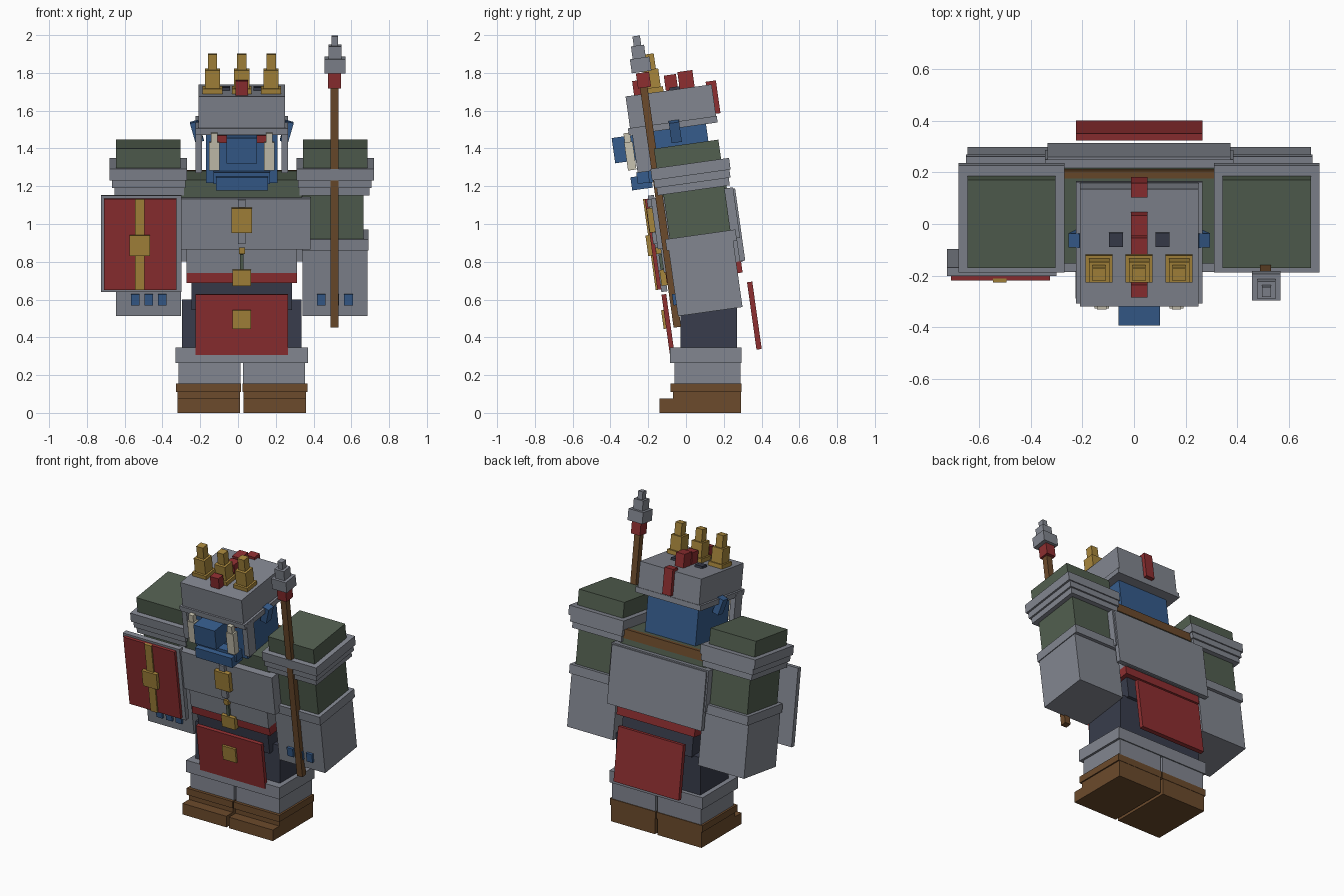
import bpy, bmesh, math
from mathutils import Matrix, Vector

CX = 0.02                    # symmetry plane of the figure
LEAN = math.radians(8)       # forward lean of the upper body


def mat(name, r, g, b):
    m = bpy.data.materials.new(name)
    m.diffuse_color = (r, g, b, 1)
    return m


GREY = mat("steel_grey", .225, .24, .28)
RED = mat("dark_red", .27, .028, .03)
BLUE = mat("skin_blue", .037, .108, .265)
GREEN = mat("cloth_green", .085, .115, .08)
GOLD = mat("gold", .39, .24, .045)
BROWN = mat("leather_brown", .15, .07, .025)
SLATE = mat("dark_slate", .04, .046, .072)
CREAM = mat("ivory", .58, .55, .44)


def box(name, m, x, y, z, w, d, h, lean=LEAN, roll=0.0):
    """Box at x (measured from the symmetry plane), y, z with size w, d, h."""
    bm = bmesh.new()
    bmesh.ops.create_cube(bm, size=1)
    bmesh.ops.scale(bm, vec=Vector((w, d, h)), verts=bm.verts)
    me = bpy.data.meshes.new(name)
    bm.to_mesh(me)
    bm.free()
    me.materials.append(m)
    ob = bpy.data.objects.new(name, me)
    ob.matrix_world = (Matrix.Translation((CX + x, y, z))
                       @ Matrix.Rotation(lean, 4, 'X') @ Matrix.Rotation(roll, 4, 'Y'))
    bpy.context.collection.objects.link(ob)
    return ob


def pair(name, m, x, *a, roll=0.0, **k):
    for s, side in ((-1, "left"), (1, "right")):
        box(f"{name}_{side}", m, s * x, *a, roll=s * roll, **k)


# Upright feet and legs
pair("boot", BROWN, .175, .11, .055, .33, .36, .11, lean=0)
pair("boot_toe", BROWN, .175, -.1, .0375, .33, .08, .075, lean=0)
pair("boot_band", BROWN, .176, .105, .132, .345, .375, .045, lean=0)
pair("greave", GREY, .171, .113, .21, .328, .35, .115, lean=0)
pair("greave_rim", GREY, .175, .105, .305, .35, .38, .08, lean=0)
pair("leg", SLATE, .1585, .12, .47, .317, .3, .26, lean=0)

# Waist, belt and hanging cloths
box("waist", SLATE, 0, .1, .65, .53, .36, .16)
box("belt", RED, 0, .095, .745, .585, .405, .06)
box("buckle", GOLD, 0, -.115, .717, .1, .04, .085)
box("front_cloth", RED, 0, -.092, .447, .49, .025, .365)
box("front_cloth_badge", GOLD, 0, -.115, .495, .1, .02, .1)
box("back_cloth", RED, 0, .362, .515, .49, .028, .36)

# Torso and armour
box("torso", GREEN, 0, .047, 1.1, .64, .36, .32)
box("back_collar", BROWN, 0, .195, 1.255, .6, .03, .06)
box("chest_plate", GREY, 0, .05, 1.03, .73, .44, .27)
box("belly_plate", GREY, 0, .08, .85, .585, .42, .16)
box("back_plate", GREY, 0, .272, .995, .71, .03, .385)
box("chest_badge", GOLD, 0, -.183, 1.02, .11, .035, .13)
box("badge_hook", GREY, 0, -.19, 1.11, .04, .03, .04)
box("badge_link", GREY, 0, -.165, .925, .04, .025, .06)
box("badge_drop", GOLD, 0, -.145, .86, .032, .03, .035)
box("badge_ribbon", GREEN, 0, -.13, .8, .02, .02, .08)

# Shoulders, arms and fists
pair("shoulder_top", GREEN, .495, .008, 1.369, .342, .345, .108)
pair("shoulder_rim_upper", GREY, .495, .024, 1.29, .41, .42, .062)
pair("shoulder_rim_middle", GREY, .492, .032, 1.24, .39, .405, .045)
pair("shoulder_rim_lower", GREY, .49, .038, 1.2, .37, .385, .045)
pair("sleeve", GREEN, .483, .058, 1.06, .325, .325, .25)
pair("cuff", GREY, .495, .08, .915, .352, .375, .06)
pair("fist", GREY, .493, .103, .717, .345, .345, .365)
for i, fx in enumerate((.42, .492, .565)):
    pair(f"finger_{i}", BLUE, fx, -.058, .6, .045, .025, .06)

# Head
box("head", BLUE, 0, -.045, 1.38, .38, .34, .28)
box("nose", BLUE, 0, -.3, 1.4, .16, .17, .135)
box("jaw", BLUE, 0, -.2, 1.25, .3, .12, .06)
box("chin", BLUE, 0, -.235, 1.22, .275, .11, .07)
pair("eye", RED, .1, -.228, 1.45, .07, .02, .04)
pair("tusk", CREAM, .145, -.295, 1.36, .055, .045, .15)
pair("tusk_tip", CREAM, .145, -.31, 1.455, .035, .035, .055)
pair("ear", BLUE, .238, -.057, 1.49, .045, .055, .11, roll=math.radians(16))

# Helmet with cheek guards
box("helmet", GREY, 0, -.079, 1.613, .46, .46, .19)
box("helmet_brim", GREY, 0, -.07, 1.522, .49, .475, .035)
pair("cheek_guard", GREY, .228, -.235, 1.39, .036, .075, .23)
pair("helmet_stud", SLATE, .09, -.06, 1.716, .055, .055, .02)

# Crown spikes
for i, sx in enumerate((-.155, 0, .155)):
    box(f"spike_base_{i}", GOLD, sx, -.172, 1.705, .105, .105, .035)
    box(f"spike_middle_{i}", GOLD, sx, -.179, 1.762, .08, .08, .115)
    box(f"spike_tip_{i}", GOLD, sx, -.19, 1.858, .05, .05, .085)

# Red crest blocks along the helmet
for i, (y, z, d, h) in enumerate(((-.255, 1.72, .05, .08), (-.08, 1.75, .065, .08),
                                  (0, 1.765, .08, .09), (.143, 1.67, .055, .175))):
    box(f"crest_{i}", RED, 0, y, z, .064, d, h)

# Shield on the left arm
box("shield_frame", GREY, -.532, -.15, .897, .425, .033, .515)
box("shield_face", RED, -.5375, -.175, .893, .385, .02, .485)
box("shield_strip", GOLD, -.54, -.186, .892, .052, .016, .485)
box("shield_boss", GOLD, -.54, -.19, .887, .11, .035, .11)

# Spear on the right arm
box("spear_shaft", BROWN, .49, -.135, 1.09, .042, .04, 1.285)
box("spear_wrap", RED, .49, -.225, 1.762, .068, .07, .08)
box("spear_head_base", GREY, .493, -.24, 1.842, .11, .105, .075)
box("spear_head_middle", GREY, .493, -.252, 1.91, .07, .07, .07)
box("spear_head_tip", GREY, .493, -.26, 1.967, .035, .04, .058)
